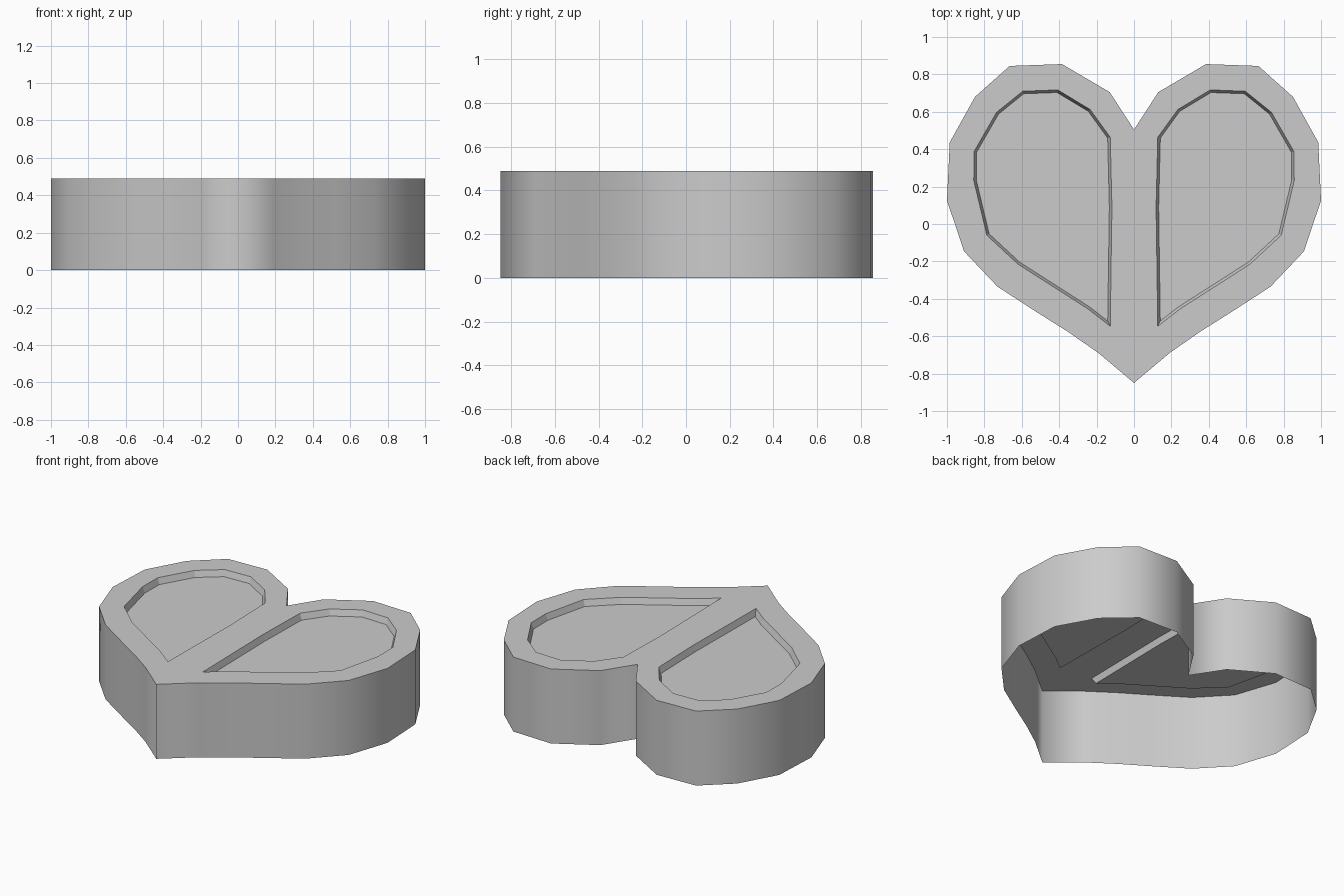
import bpy, bmesh

if "Cube" in bpy.data.objects:
    bpy.data.objects.remove(bpy.data.objects["Cube"])

HEIGHT, DEPTH, SLOPE = 0.49, 0.04, 0.014

# Right half of the heart outline, notch to tip
outline = [(0, 0.505), (0.13, 0.705), (0.385, 0.855), (0.665, 0.845), (0.85, 0.68),
           (0.985, 0.437), (1.0, 0.125), (0.908, -0.147), (0.73, -0.335),
           (0.53, -0.465), (0.355, -0.575), (0.19, -0.69), (0, -0.85)]
# Rim of the sunken panel in the right lobe
panel = [(0.127, 0.464), (0.235, 0.613), (0.408, 0.717), (0.595, 0.71), (0.735, 0.597),
         (0.855, 0.388), (0.857, 0.233), (0.787, -0.06), (0.62, -0.215),
         (0.245, -0.455), (0.127, -0.547), (0.118, 0.09)]


def add_loop(bm, points, z):
    return [bm.verts.new((x, y, z)) for x, y in points]


def close_loop(bm, verts):
    return [bm.edges.new((a, b)) for a, b in zip(verts, verts[1:] + verts[:1])]


def mirrored_object(name, bm):
    mesh = bpy.data.meshes.new(name)
    bm.to_mesh(mesh)
    bm.free()
    obj = bpy.data.objects.new(name, mesh)
    bpy.context.collection.objects.link(obj)
    mirror = obj.modifiers.new("Mirror", 'MIRROR')
    mirror.use_clip = True
    mirror.merge_threshold = 0.0005
    return obj


# Heart shell: flat top with a panel opening, open underneath
bm = bmesh.new()
top = add_loop(bm, outline, HEIGHT)
hole = add_loop(bm, panel, HEIGHT)
edges = close_loop(bm, top) + close_loop(bm, hole)
bmesh.ops.triangle_fill(bm, edges=edges, use_beauty=True, normal=(0, 0, 1))
for face in bm.faces:
    face.normal_update()
    if face.normal.z < 0:
        face.normal_flip()

# Smooth side wall with a crisp rim
bottom = add_loop(bm, outline, 0)
for i in range(len(outline) - 1):
    wall = bm.faces.new((top[i], top[i + 1], bottom[i + 1], bottom[i]))
    wall.smooth = True
    bm.edges.get((top[i], top[i + 1])).smooth = False
mirrored_object("heart_shell", bm)

# Sunken panels with slightly sloped walls
bm = bmesh.new()
floor = bm.faces.new(add_loop(bm, panel[::-1], HEIGHT))
bm.normal_update()
bmesh.ops.inset_region(bm, faces=[floor], thickness=SLOPE, depth=0, use_boundary=True,
                       use_even_offset=True)
for vert in floor.verts:
    vert.co.z = HEIGHT - DEPTH
bm.normal_update()
mirrored_object("sunken_panels", bm)
